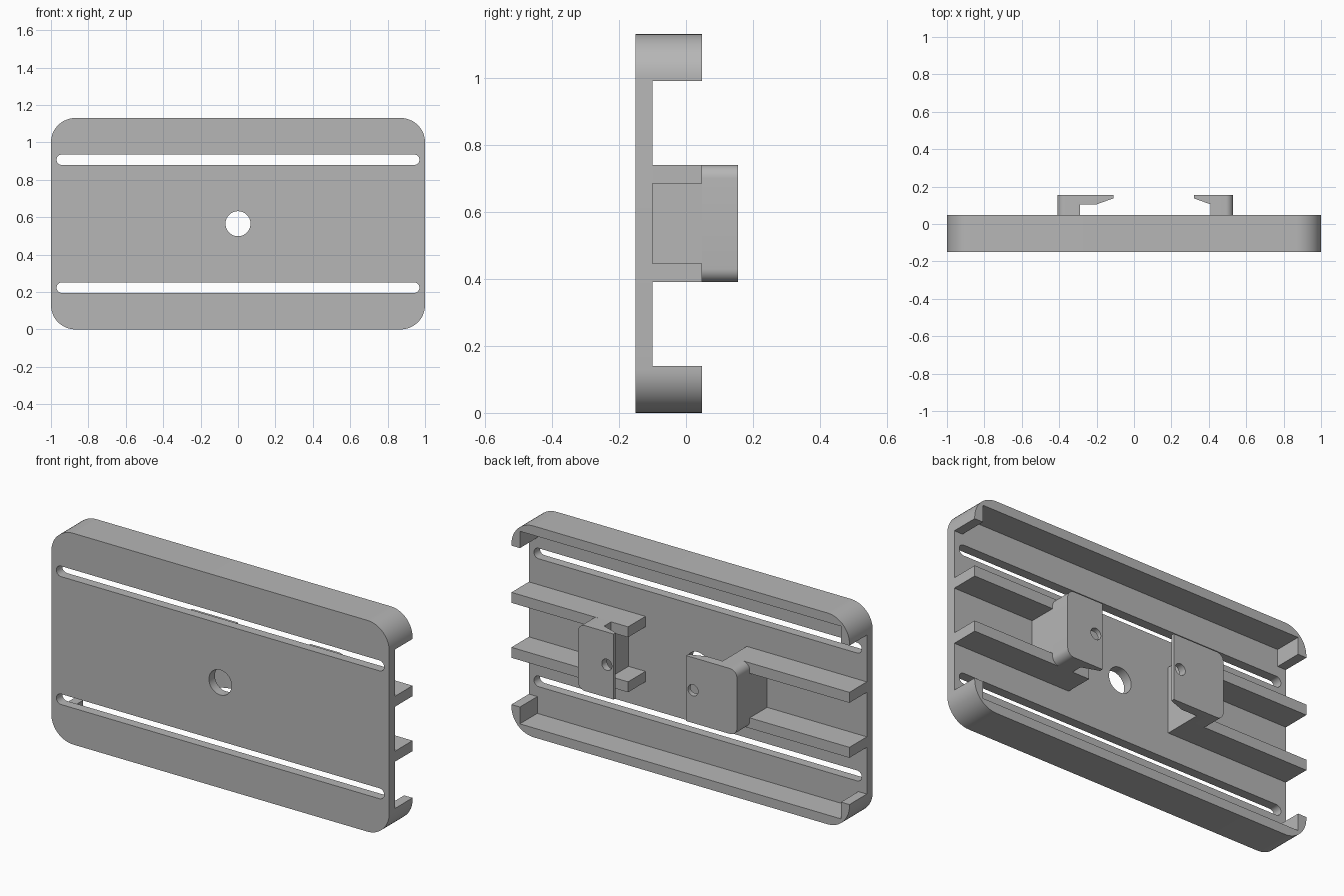
import bpy, bmesh, math
from mathutils import Vector

if "Cube" in bpy.data.objects:
    bpy.data.objects.remove(bpy.data.objects["Cube"], do_unlink=True)

grey = bpy.data.materials.new("plain_grey")
grey.use_nodes = True
GREY = (0.47, 0.47, 0.47, 1)
grey.diffuse_color = GREY
grey.node_tree.nodes["Principled BSDF"].inputs["Base Color"].default_value = GREY

HEIGHT, MID = 1.13, 0.565
FRONT, FLOOR, BACK = -0.15, -0.10, 0.047
RADIUS, WALL = 0.13, 0.05


def extrude(name, outline, axis, low, high, bevel_x=None, bevel=0.04):
    """Prism from a flat outline: (x, z) along y, or (x, y) along z."""
    def place(p, t):
        return (p[0], t, p[1]) if axis == "y" else (p[0], p[1], t)
    bm = bmesh.new()
    face = bm.faces.new([bm.verts.new(place(p, low)) for p in outline])
    grown = bmesh.ops.extrude_face_region(bm, geom=[face])["geom"]
    move = Vector(place((0, 0), high - low))
    bmesh.ops.translate(bm, vec=move, verts=[g for g in grown if isinstance(g, bmesh.types.BMVert)])
    if bevel_x is not None:
        # round the outer edges that run from front to back
        edges = [e for e in bm.edges
                 if all(abs(v.co.x - bevel_x) < 1e-4 for v in e.verts)
                 and abs(e.verts[0].co.z - e.verts[1].co.z) < 1e-4]
        edges = [e for e in edges if abs(e.verts[0].co.y - e.verts[1].co.y) > 0.01]
        bmesh.ops.bevel(bm, geom=edges, offset=bevel, segments=8, profile=0.5, affect="EDGES")
    bmesh.ops.recalc_face_normals(bm, faces=bm.faces)
    mesh = bpy.data.meshes.new(name)
    bm.to_mesh(mesh)
    bm.free()
    mesh.materials.append(grey)
    obj = bpy.data.objects.new(name, mesh)
    bpy.context.collection.objects.link(obj)
    return obj


def arc(cx, cz, r, start, end, steps=12):
    return [(cx + r * math.cos(math.radians(start + (end - start) * i / steps)),
             cz + r * math.sin(math.radians(start + (end - start) * i / steps)))
            for i in range(steps + 1)]


def box(name, x0, x1, z0, z1, y0, y1):
    return extrude(name, [(x0, z0), (x1, z0), (x1, z1), (x0, z1)], "y", y0, y1)


def select(obj):
    bpy.ops.object.select_all(action="DESELECT")
    obj.select_set(True)
    bpy.context.view_layer.objects.active = obj


def cut(obj, outline, y0, y1):
    cutter = extrude("cutter", outline, "y", y0, y1)
    cutter.hide_render = True
    mod = obj.modifiers.new("cut", "BOOLEAN")
    mod.operation, mod.solver, mod.object = "DIFFERENCE", "EXACT", cutter
    select(obj)
    bpy.ops.object.modifier_apply(modifier=mod.name)
    bpy.data.objects.remove(cutter, do_unlink=True)


def disc(x, z, r):
    return arc(x, z, r, 0, 360, 40)[:-1]


parts = []
cx, top = 1 - RADIUS, HEIGHT - RADIUS

# Face plate with two long slots and a centre hole
plate = extrude("face_plate",
                arc(cx, top, RADIUS, 0, 90) + arc(-cx, top, RADIUS, 90, 180)
                + arc(-cx, RADIUS, RADIUS, 180, 270) + arc(cx, RADIUS, RADIUS, 270, 360),
                "y", FRONT, FLOOR)
sr = 0.028
for z in (MID - 0.342, MID + 0.342):
    cut(plate, arc(0.97 - sr, z, sr, -90, 90) + arc(sr - 0.97, z, sr, 90, 270), -0.3, 0.1)
cut(plate, disc(0, MID, 0.067), -0.3, 0.1)
parts.append(plate)

# Upper and lower rims: rounded outside, square inside, with short end returns
inner, lip = 1 - WALL, 0.99
rim = ([(1, lip)] + arc(cx, top, RADIUS, 0, 90) + arc(-cx, top, RADIUS, 90, 180)
       + [(-1, lip), (-inner, lip), (-inner, HEIGHT - WALL),
          (inner, HEIGHT - WALL), (inner, lip)])
parts.append(extrude("upper_rim", rim, "y", FLOOR, BACK))
parts.append(extrude("lower_rim", [(x, HEIGHT - z) for x, z in rim], "y", FLOOR, BACK))

# Pairs of ribs running from each end to its clip
Z0, Z1, RIB = 0.39, 0.74, 0.056
for side, x0, x1 in (("left", 0.31, 1), ("right", -1, -0.41)):
    parts.append(box(side + "_lower_rib", x0, x1, Z0, Z0 + RIB, FLOOR, BACK))
    parts.append(box(side + "_upper_rib", x0, x1, Z1 - RIB, Z1, FLOOR, BACK))

# Clips: a wall and a hooked lip with a small hole
LIP, END = 0.105, 0.155
clips = (("left", 0.53, 0.41, 0.41, 0.32, 0.36),
         ("right", -0.41, -0.29, -0.20, -0.11, -0.15))
for side, outer, inside, shoulder, tip, hole in clips:
    parts.append(box(side + "_clip_wall", min(outer, inside), max(outer, inside),
                     Z0, Z1, FLOOR, BACK))
    hook = [(outer, BACK), (outer, END), (tip, END), (tip, 0.137), (shoulder, LIP)]
    if shoulder != inside:
        hook.append((inside, LIP))
    hook.append((inside, BACK))
    clip = extrude(side + "_clip_hook", hook, "z", Z0, Z1, bevel_x=outer)
    cut(clip, disc(hole, MID, 0.03), 0.06, 0.3)
    parts.append(clip)

for obj in parts:
    select(obj)
    bpy.ops.object.shade_smooth_by_angle(angle=math.radians(30))
